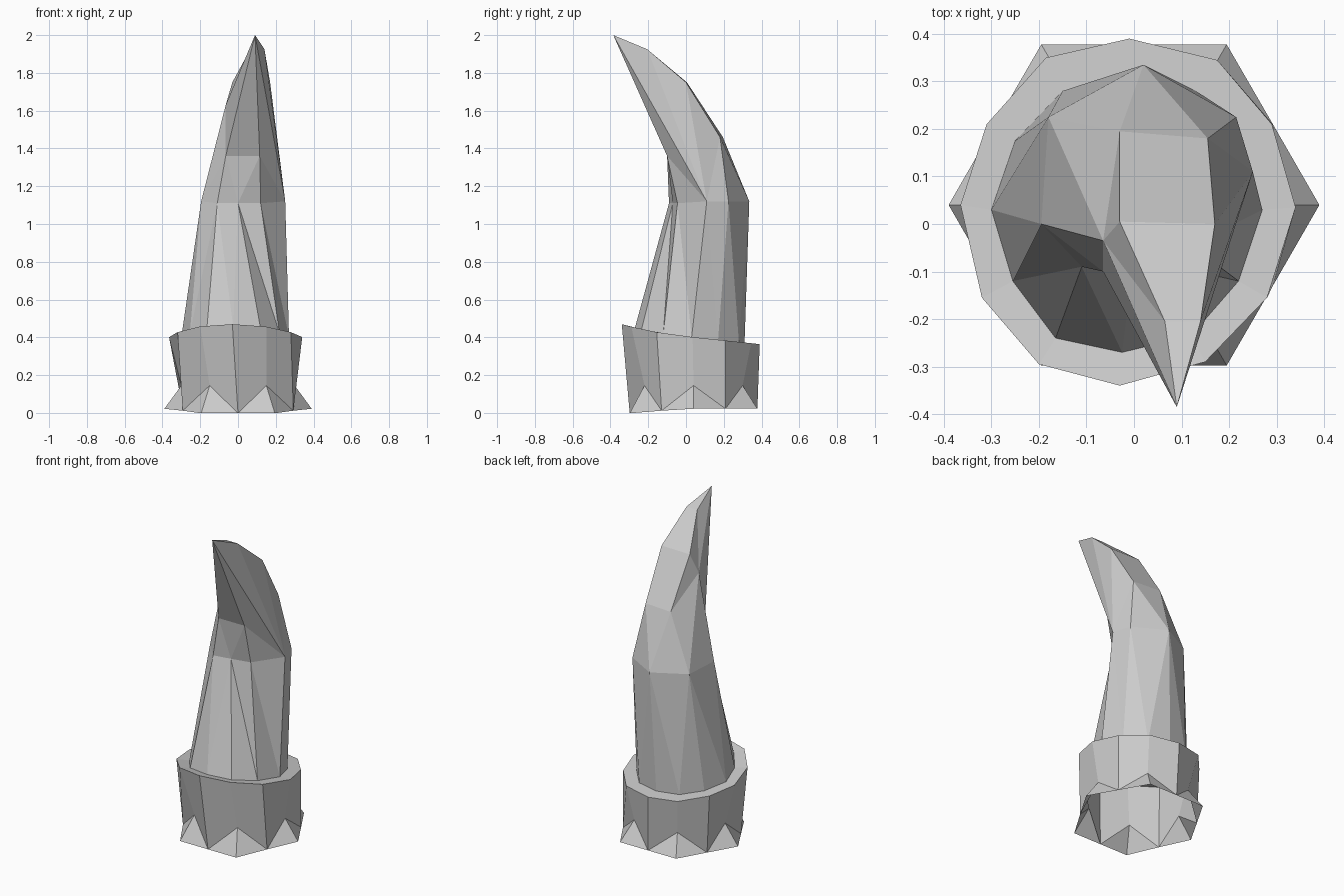
import bpy, bmesh, math

cube = bpy.data.objects.get("Cube")
if cube:
    bpy.data.objects.remove(cube, do_unlink=True)

grey = bpy.data.materials.new("bone_grey")
grey.use_nodes = True
colour = (0.6, 0.6, 0.6, 1)
grey.diffuse_color = colour
grey.node_tree.nodes["Principled BSDF"].inputs["Base Color"].default_value = colour


def finish(bm, name):
    bmesh.ops.recalc_face_normals(bm, faces=bm.faces)
    mesh = bpy.data.meshes.new(name)
    bm.to_mesh(mesh)
    bm.free()
    mesh.materials.append(grey)
    obj = bpy.data.objects.new(name, mesh)
    bpy.context.collection.objects.link(obj)


def rim_z(y):
    # Collar rim slopes down to the back and rises at the front
    return 0.405 - 0.105 * y + 0.25 * max(0, -y) ** 2


def zipper(bm, low, high):
    # Triangles between two loops of different length, matched by angle
    def turn(v):
        return math.atan2(v.co.y - 0.04, v.co.x) % math.tau
    low, high = sorted(low, key=turn), sorted(high, key=turn)
    n, m, i, j = len(low), len(high), 0, 0
    while i < n or j < m:
        a, b = low[i % n], high[j % m]
        next_a = turn(low[(i + 1) % n]) + math.tau * ((i + 1) // n)
        next_b = turn(high[(j + 1) % m]) + math.tau * ((j + 1) // m)
        if j == m or (i < n and next_a <= next_b):
            bm.faces.new((a, low[(i + 1) % n], b))
            i += 1
        else:
            bm.faces.new((a, high[(j + 1) % m], b))
            j += 1


# Collar: twelve-sided rim, ledge, walls and six flared points, open below
rim_points = [(-.03, -.34), (-.2, -.295), (-.32, -.155), (-.365, .04),
              (-.31, .21), (-.185, .35), (-.01, .39), (.175, .345),
              (.29, .21), (.34, .035), (.28, -.155), (.15, -.29)]
horn_base = [(-.025, -.27), (-.165, -.24), (-.255, -.12), (-.3, .03),
             (-.25, .175), (-.15, .28), (-.01, .31), (.13, .28),
             (.225, .17), (.27, .03), (.22, -.12), (.12, -.235)]


def foot(i, radius, z=None):
    a = math.radians(270 - 30 * i)
    x, y = radius * math.cos(a), 0.04 + radius * math.sin(a)
    return (x, y, 0.022 - 0.08 * max(0, -y) if z is None else z)


bm = bmesh.new()
rim = [bm.verts.new((x, y, rim_z(y))) for x, y in rim_points]
inner = [bm.verts.new((x, y, rim_z(y))) for x, y in horn_base]
wall = [bm.verts.new(foot(i, 0.3, 0.145) if i % 2 else foot(i, 0.338)) for i in range(12)]
for i in range(12):
    k = (i + 1) % 12
    bm.faces.new((rim[i], rim[k], inner[k], inner[i]))
    bm.faces.new((rim[i], rim[k], wall[k], wall[i]))
for i in range(1, 12, 2):
    tip = bm.verts.new(foot(i, 0.39))
    bm.faces.new((wall[i], tip, wall[i - 1]))
    bm.faces.new((wall[i], tip, wall[(i + 1) % 12]))
finish(bm, "collar")

# Horn: tapered shaft below, bent faceted tip above
points = {
    "A": (-.11, -.09, 1.11), "B": (0, -.07, 1.11), "C": (.12, -.045, 1.11),
    "D": (.25, .11, 1.12), "E": (.215, .225, 1.12), "F": (.02, .335, 1.12),
    "G": (-.18, .225, 1.12), "H": (-.195, 0, 1.12),
    "P": (.155, .18, 1.46), "p": (-.03, .195, 1.46),
    "Q": (.17, 0, 1.75), "q": (-.03, .005, 1.75),
    "R": (.14, -.205, 1.925), "r": (.065, -.205, 1.925),
    "S": (-.065, -.035, 1.63), "t": (-.065, -.1, 1.36),
    "T": (.115, -.1, 1.36), "X": (.09, -.385, 2),
}
bm = bmesh.new()
v = {key: bm.verts.new(co) for key, co in points.items()}
base = [bm.verts.new((x, y, rim_z(y))) for x, y in horn_base]
zipper(bm, base, [v[k] for k in "ABCDEFGH"])
upper = ("GFp FPp FEP EDP DQP DRQ DXR DTX CTD tTX ABt BTt BCT HAt HtS tXS "
         "GHS GSp pSq Srq SXr PQqp QRrq RXr")
for face in upper.split():
    bm.faces.new([v[k] for k in face])
finish(bm, "horn")
